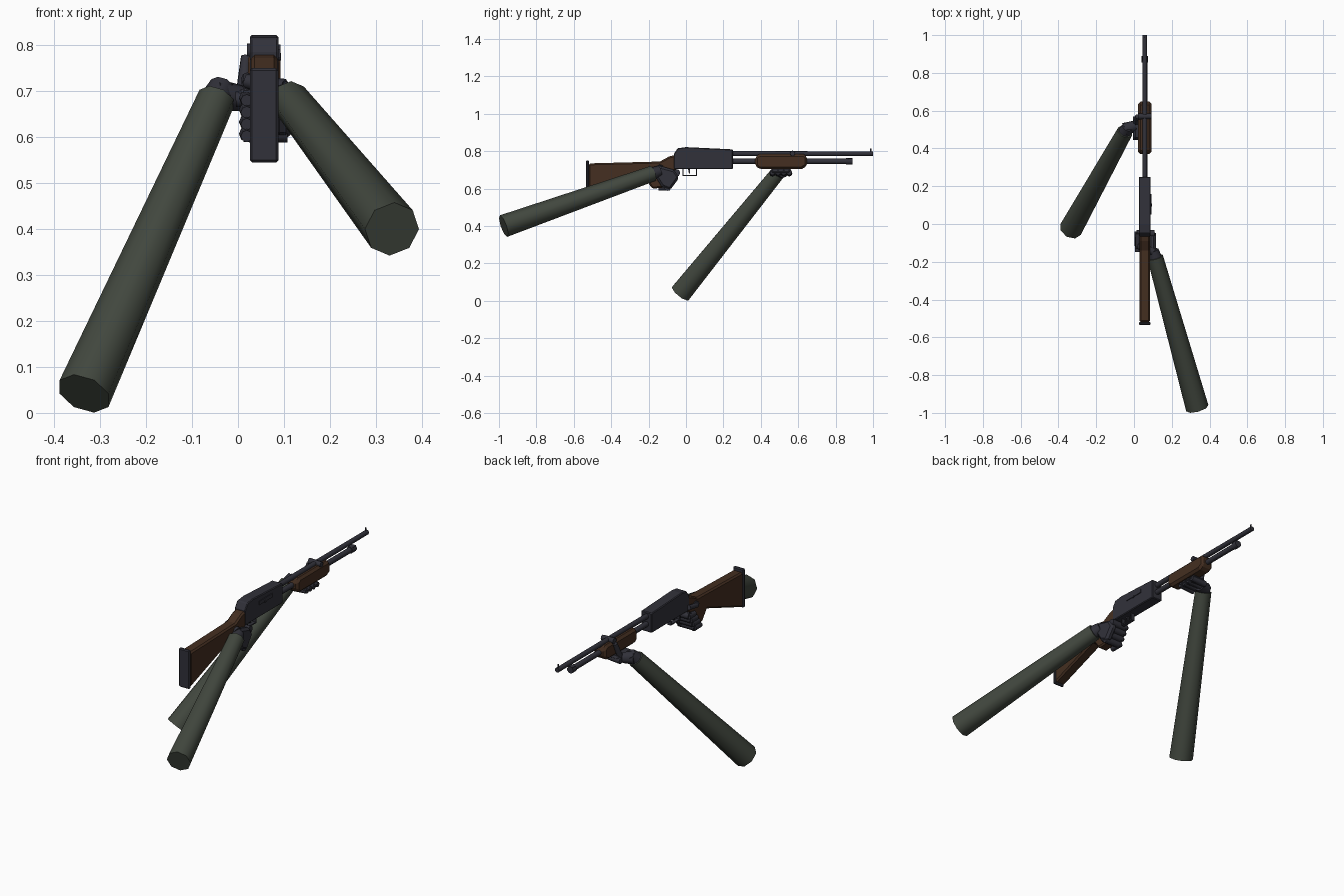
import bpy, bmesh, math
from mathutils import Vector, Matrix

if "Cube" in bpy.data.objects:
    bpy.data.objects.remove(bpy.data.objects["Cube"])


def material(name, rgb):
    m = bpy.data.materials.new(name)
    m.use_nodes = True
    m.diffuse_color = (*rgb, 1)
    m.node_tree.nodes["Principled BSDF"].inputs["Base Color"].default_value = (*rgb, 1)
    return m


SLEEVE = material("olive sleeve", (0.055, 0.065, 0.05))
METAL = material("dark gunmetal", (0.031, 0.031, 0.042))
WOOD = material("brown wood", (0.058, 0.028, 0.015))
GLOVE = material("charcoal glove", (0.031, 0.031, 0.042))
GX = 0.057  # centre plane of the gun


def finish(name, bm, mat, bevel=0, smooth=True):
    bmesh.ops.recalc_face_normals(bm, faces=bm.faces)
    me = bpy.data.meshes.new(name)
    bm.to_mesh(me)
    bm.free()
    me.materials.append(mat)
    ob = bpy.data.objects.new(name, me)
    bpy.context.collection.objects.link(ob)
    if bevel:
        mod = ob.modifiers.new("Bevel", "BEVEL")
        mod.width, mod.segments = bevel, 1
        mod.limit_method, mod.angle_limit = "ANGLE", math.radians(40)
    if smooth:
        bpy.ops.object.select_all(action="DESELECT")
        ob.select_set(True)
        bpy.context.view_layer.objects.active = ob
        bpy.ops.object.shade_smooth_by_angle(angle=math.radians(50))
    return ob


def plate(name, profile, x0, x1, mat, bevel=0):
    """Side profile in (y, z) extruded across x."""
    bm = bmesh.new()
    face = bm.faces.new([bm.verts.new((x0, y, z)) for y, z in profile])
    ext = bmesh.ops.extrude_face_region(bm, geom=[face])
    verts = [g for g in ext["geom"] if isinstance(g, bmesh.types.BMVert)]
    bmesh.ops.translate(bm, verts=verts, vec=(x1 - x0, 0, 0))
    return finish(name, bm, mat, bevel, smooth=False)


def box(name, lo, hi, mat, bevel=0):
    (x0, y0, z0), (x1, y1, z1) = lo, hi
    return plate(name, [(y0, z0), (y1, z0), (y1, z1), (y0, z1)], x0, x1, mat, bevel)


def rod(name, a, b, r0, r1, mat, sides=8):
    a, b = Vector(a), Vector(b)
    d = b - a
    bm = bmesh.new()
    rot = d.to_track_quat("Z", "Y").to_matrix().to_4x4()
    bmesh.ops.create_cone(bm, cap_ends=True, segments=sides, radius1=r0, radius2=r1,
                          depth=d.length, matrix=Matrix.Translation((a + b) / 2) @ rot)
    return finish(name, bm, mat)


# Stock with pistol grip, and butt plate
plate("stock", [(-.52, .735), (-.52, .548), (-.22, .655), (-.18, .60), (-.12, .605),
                (-.09, .675), (-.05, .705), (-.05, .782), (-.09, .772), (-.14, .745)],
      .028, .086, WOOD, .008)
box("butt_plate", (.026, -.535, .545), (.088, -.518, .75), METAL, .005)

# Receiver, side port and bolt handle
plate("receiver", [(-.065, .705), (.25, .705), (.25, .81), (0, .822), (-.045, .816),
                   (-.065, .785)], .026, .088, METAL, .004)
box("ejection_port", (.086, .05, .772), (.092, .16, .792), METAL)
rod("bolt_handle", (.086, .1, .775), (.094, .1, .775), .008, .008, METAL)

# Trigger and its guard
box("guard_bottom", (.047, -.02, .667), (.067, .06, .673), METAL)
for label, y in (("rear", -.02), ("front", .054)):
    box("guard_" + label, (.047, y, .667), (.067, y + .006, .708), METAL)
plate("trigger", [(.01, .708), (.022, .708), (.022, .68), (.016, .68)], .053, .061, METAL)

# Barrel, magazine tube, caps and sight
rod("barrel", (GX, .24, .787), (GX, 1, .787), .0135, .0125, METAL, 10)
rod("magazine_tube", (GX, .24, .746), (GX, .87, .746), .014, .014, METAL, 10)
rod("magazine_cap", (GX, .855, .746), (GX, .89, .746), .018, .018, METAL, 10)
box("barrel_band", (.043, .865, .748), (.071, .89, .762), METAL)
box("front_sight", (.055, .985, .798), (.059, .993, .815), METAL)

# Sliding wooden forend with tapered ends
plate("forend", [(.37, .722), (.39, .705), (.62, .705), (.648, .722), (.648, .77),
                 (.63, .784), (.39, .784), (.37, .77)], .022, .092, WOOD, .012)

# Front hand: palm cradling the forend, fingers beneath, tips and thumb over the top
plate("front_palm", [(.455, .675), (.555, .675), (.57, .705), (.445, .705)],
      -.005, .085, GLOVE, .012)
for i in range(4):
    y = .462 + .03 * i
    rod("front_finger", (-.005, y, .682), (.082, y, .686), .017, .014, GLOVE)
rod("front_thumb", (.01, .535, .69), (.018, .57, .775), .016, .012, GLOVE)
rod("thumb_tip", (.02, .57, .788), (.092, .57, .788), .016, .014, GLOVE)
rod("front_wrist", (.005, .52, .685), (-.05, .5, .692), .028, .036, GLOVE)

# Rear hand: back of the hand outside the grip, fingers wrapped round it
plate("rear_palm", [(-.18, .69), (-.15, .725), (-.06, .70), (-.035, .66), (-.085, .592),
                    (-.13, .61)], .078, .116, GLOVE, .012)
for i in range(4):
    y, z = -.05 - .016 * i, .685 - .026 * i
    rod("rear_finger", (.012, y, z), (.108, y, z), .018, .019, GLOVE)
    rod("rear_fingertip", (.019, y + .01, z), (.019, y - .05, z - .005), .017, .013, GLOVE)
rod("rear_thumb", (.02, -.12, .715), (.02, -.05, .728), .012, .013, GLOVE)
rod("thumb_base", (.018, -.115, .722), (.1, -.145, .705), .016, .022, GLOVE)

# Sleeved forearms with cuffs at the wrists
for label, start, end in (("front", (-.047, .49, .683), (-.335, -.028, .042)),
                          ("rear", (.112, -.175, .682), (.335, -.975, .4))):
    s, e = Vector(start), Vector(end)
    d = (e - s).normalized()
    rod(label + "_cuff", s - d * .04, s + d * .02, .028, .038, GLOVE)
    rod(label + "_sleeve", s, e, .042, .061, SLEEVE)
